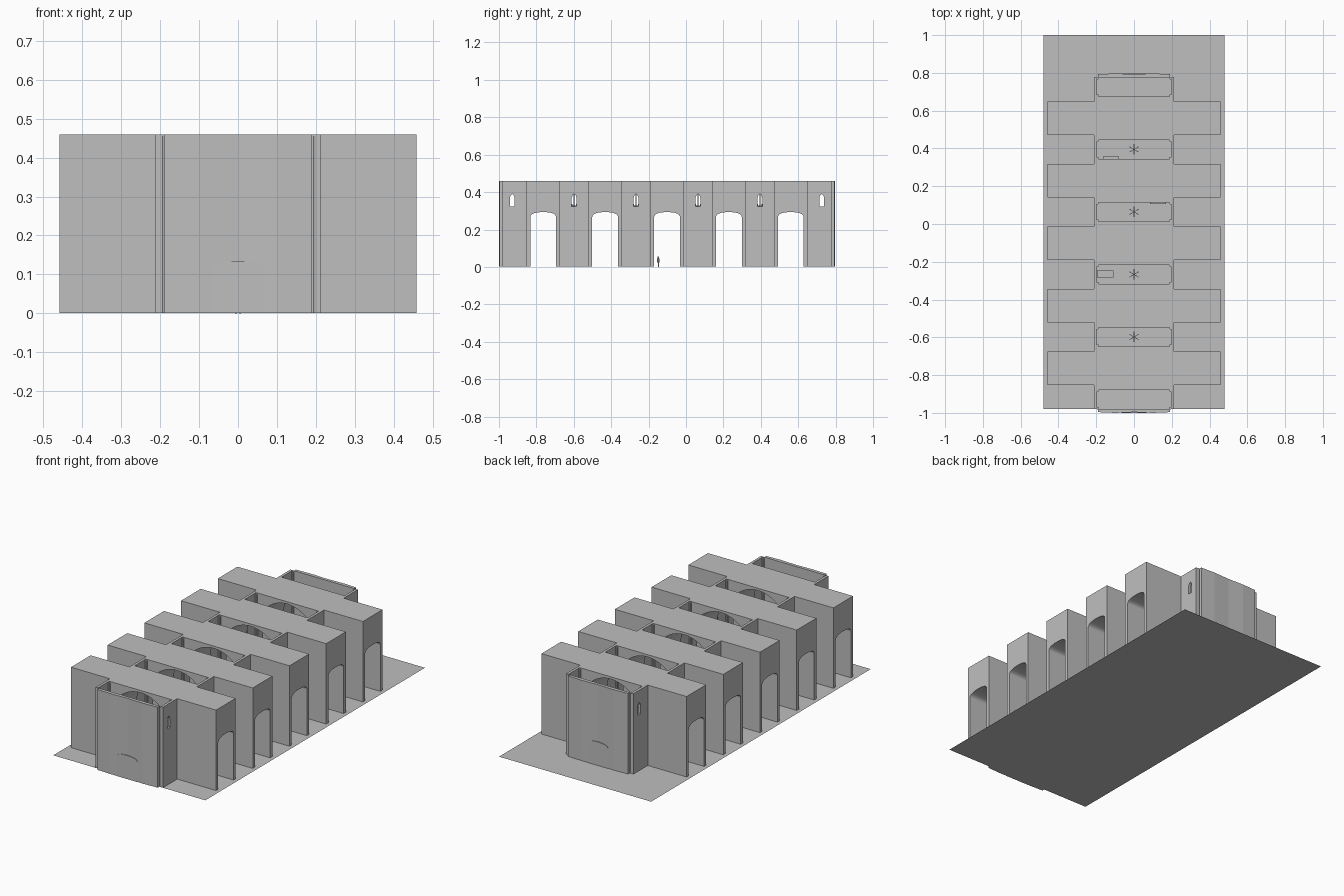
import bpy, math

if "Cube" in bpy.data.objects:
    bpy.data.objects.remove(bpy.data.objects["Cube"], do_unlink=True)

TOP, BASE = 0.46, 0.001
PITCH, FIRST_WELL = 0.331, -0.929
WELLS = [FIRST_WELL + PITCH * i for i in range(6)]
BLOCKS = [w + PITCH / 2 for w in WELLS[:5]]

stone = bpy.data.materials.new("grey_stone")
stone.use_nodes = True
stone.diffuse_color = (0.52, 0.52, 0.52, 1)
stone.node_tree.nodes["Principled BSDF"].inputs["Base Color"].default_value = (0.52, 0.52, 0.52, 1)


def prism(name, profile, axis, a, b):
    """Extrude a 2D profile from a to b along the named axis."""
    place = {"x": lambda u, v, t: (t, u, v),
             "y": lambda u, v, t: (u, t, v),
             "z": lambda u, v, t: (u, v, t)}[axis]
    n = len(profile)
    verts = [place(u, v, t) for t in (a, b) for u, v in profile]
    faces = [list(range(n))[::-1], list(range(n, 2 * n))]
    faces += [(i, (i + 1) % n, (i + 1) % n + n, i + n) for i in range(n)]
    if axis == "y":
        faces = [list(f)[::-1] for f in faces]
    mesh = bpy.data.meshes.new(name)
    mesh.from_pydata(verts, [], faces)
    mesh.materials.append(stone)
    obj = bpy.data.objects.new(name, mesh)
    bpy.context.collection.objects.link(obj)
    return obj


def box(name, x0, x1, y0, y1, z0, z1):
    return prism(name, [(x0, y0), (x1, y0), (x1, y1), (x0, y1)], "z", z0, z1)


def rod(name, x, y, r, z0, z1, sides=8):
    ring = [(x + r * math.cos(math.tau * i / sides), y + r * math.sin(math.tau * i / sides))
            for i in range(sides)]
    return prism(name, ring, "z", z0, z1)


def arch(center, half, bottom, spring, apex, power=2.0, steps=16):
    """Arch outline, counter-clockwise; a higher power gives a flatter crown."""
    pts = [(center - half, bottom), (center + half, bottom)]
    for i in range(steps + 1):
        t = math.pi * i / steps
        c, s = math.cos(t), abs(math.sin(t))
        pts.append((center + half * math.copysign(abs(c) ** (2 / power), c),
                    spring + (apex - spring) * s ** (2 / power)))
    return pts


def cut(target, cutter):
    cutter.hide_render = True
    mod = target.modifiers.new("cut", "BOOLEAN")
    mod.operation, mod.solver, mod.object = "DIFFERENCE", "EXACT", cutter
    bpy.context.view_layer.objects.active = target
    bpy.ops.object.modifier_apply(modifier=mod.name)
    bpy.data.objects.remove(cutter, do_unlink=True)


# Ground sheet
ground_mesh = bpy.data.meshes.new("ground")
ground_mesh.from_pydata([(-.48, -.98, 0), (.48, -.98, 0), (.48, 1, 0), (-.48, 1, 0)], [], [(0, 1, 2, 3)])
ground_mesh.materials.append(stone)
bpy.context.collection.objects.link(bpy.data.objects.new("ground", ground_mesh))

# Hall: stepped plan with wide side chapels and gently folded end walls
front, back = WELLS[0] - 0.051, WELLS[-1] + 0.051
right = [(0.19, front - 0.016), (0.19, front), (0.213, front)]
for c in BLOCKS:
    right += [(0.213, c - 0.0885), (0.458, c - 0.0885), (0.458, c + 0.0885), (0.213, c + 0.0885)]
right += [(0.213, back), (0.19, back), (0.19, back + 0.016)]
back_folds = [(0.1, back + 0.02), (0, back + 0.016), (-0.1, back + 0.02)]
front_folds = [(-0.1, front - 0.02), (0, front - 0.016), (0.1, front - 0.02)]
outline = right + back_folds + [(-x, y) for x, y in reversed(right)] + front_folds
hall = prism("hall", outline, "z", BASE, TOP)

# Open light wells, nave vault, chapel arches and pointed side windows
for y in WELLS:
    cut(hall, box("well_cutter", -0.198, 0.198, y - 0.05, y + 0.05, -0.1, 0.6))
cut(hall, prism("nave_cutter", arch(0, 0.185, -0.1, 0.26, 0.447, steps=24),
                "y", WELLS[0], WELLS[-1]))
for y in BLOCKS:
    cut(hall, prism("chapel_cutter", arch(y, 0.069, -0.1, 0.265, 0.293, 2.4), "x", -0.6, 0.6))
for y in WELLS:
    window = [(y - 0.013, 0.322), (y + 0.013, 0.322), (y + 0.013, 0.37),
              (y + 0.008, 0.383), (y, 0.391), (y - 0.008, 0.383), (y - 0.013, 0.37)]
    cut(hall, prism("window_cutter", window, "x", -0.6, 0.6))

# Door leaves, almost flush with the end walls
prism("front_door", arch(0, 0.065, BASE, 0.115, 0.135, 2.4), "y", front - 0.0205, front - 0.013)
prism("back_door", arch(0, 0.065, BASE, 0.115, 0.135, 2.4), "y", back + 0.013, back + 0.0205)

# Slender shafts in the corners of each well
for y in WELLS:
    for sx in (-1, 1):
        for sy in (-1, 1):
            rod("corner_shaft", sx * 0.194, y + sy * 0.046, 0.007, BASE, TOP - 0.005)

# Six-armed hanging lamps in the inner wells
for y in WELLS[1:5]:
    rod("lamp_stem", 0, y, 0.003, 0.322, 0.4)
    for k in range(6):
        t = math.tau * k / 6 + math.pi / 2
        c, s = math.cos(t), math.sin(t)
        arm = [(u * c - v * s, y + u * s + v * c)
               for u, v in ((0, -0.0015), (0.027, -0.0015), (0.027, 0.0015), (0, 0.0015))]
        prism("lamp_arm", arm, "z", 0.324, 0.328)
        rod("lamp_candle", 0.025 * c, y + 0.025 * s, 0.003, 0.322, 0.336, 6)

# Low furniture on the floor
box("chest", -0.195, -0.108, -0.283, -0.247, BASE, 0.05)
box("left_bench", 0.085, 0.17, 0.105, 0.135, BASE, 0.04)
box("right_bench", -0.165, -0.08, 0.325, 0.357, BASE, 0.04)

# Small standing figure in the middle bay
for x in (-0.005, 0.005):
    rod("figure_leg", x, -0.148, 0.003, 0, 0.026, 6)
    rod("figure_arm", x * 2, -0.148, 0.002, 0.024, 0.044, 6)
rod("figure_torso", 0, -0.148, 0.007, 0.024, 0.045)
rod("figure_head", 0, -0.148, 0.004, 0.045, 0.056)
